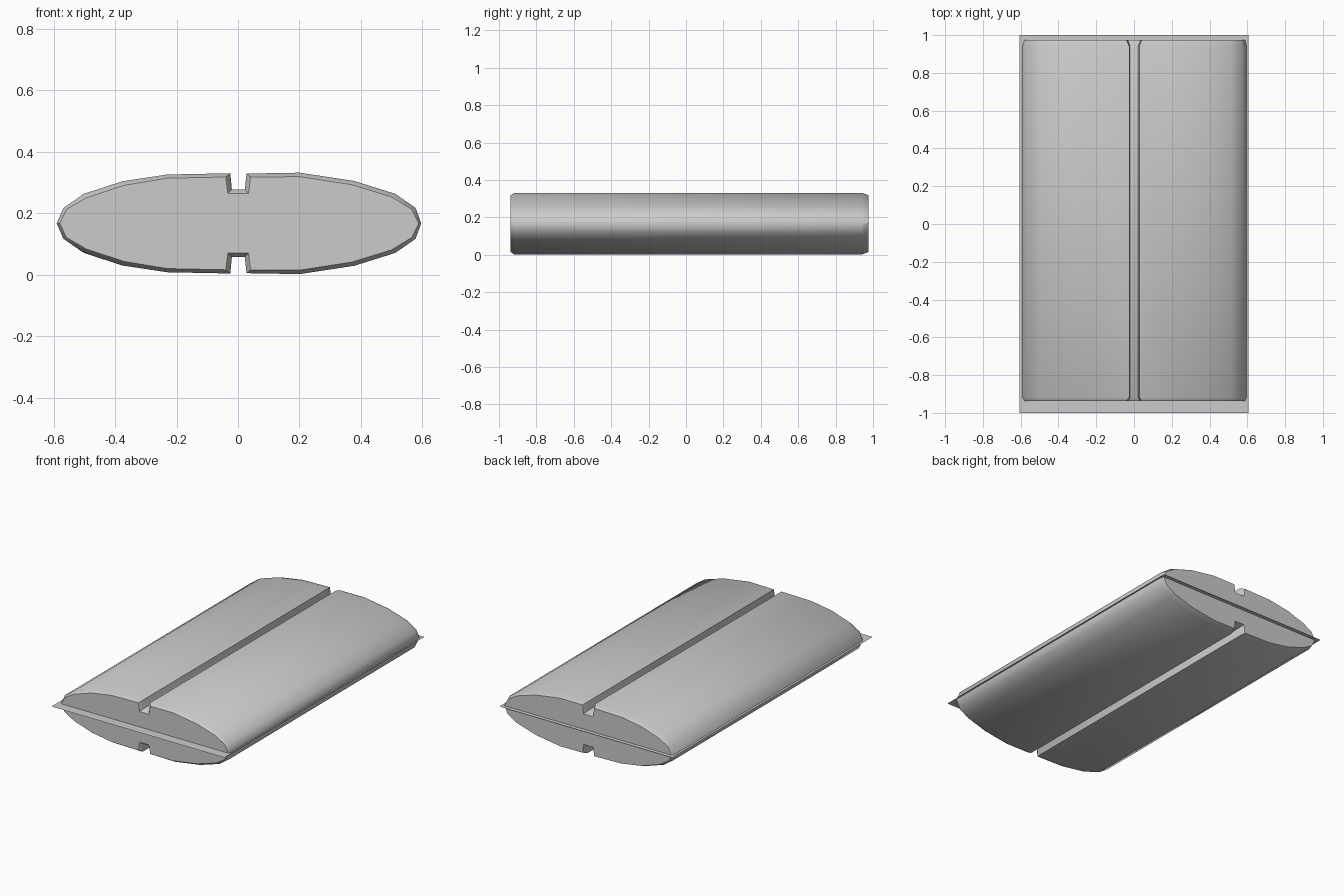
import bpy, bmesh, math

if "Cube" in bpy.data.objects:
    bpy.data.objects.remove(bpy.data.objects["Cube"])

MID_Z = 0.167

# Upper cross-section, tip to groove: (full x, full height, end-cap x, end-cap height)
RIGHT = [(0.596, 0, 0.588, 0), (0.578, 0.050, 0.565, 0.046), (0.512, 0.096, 0.500, 0.086),
         (0.378, 0.138, 0.370, 0.126), (0.200, 0.165, 0.200, 0.152),
         (0.028, 0.162, 0.041, 0.151), (0.022, 0.110, 0.034, 0.097)]
LEFT = [(-0.590, 0, -0.580, 0), (-0.568, 0.050, -0.558, 0.046), (-0.502, 0.096, -0.492, 0.084),
        (-0.376, 0.137, -0.370, 0.124), (-0.230, 0.159, -0.230, 0.147),
        (-0.025, 0.163, -0.040, 0.151), (-0.020, 0.110, -0.033, 0.097)]


def section():
    """Closed loop around the body, mirrored about the seam plane."""
    top = RIGHT + LEFT[::-1]
    bottom = [(x, -h, cx, -ch) for x, h, cx, ch in reversed(top[1:-1])]
    return top + bottom


def finish(bm, name):
    bmesh.ops.recalc_face_normals(bm, faces=bm.faces)
    mesh = bpy.data.meshes.new(name)
    bm.to_mesh(mesh)
    bm.free()
    obj = bpy.data.objects.new(name, mesh)
    bpy.context.collection.objects.link(obj)
    bpy.ops.object.select_all(action='DESELECT')
    obj.select_set(True)
    bpy.context.view_layer.objects.active = obj
    bpy.ops.object.shade_smooth_by_angle(angle=math.radians(42))
    return obj


# Puffed body with a centre groove above and below, ends chamfered
bm = bmesh.new()
loop = section()
rings = []
for y, is_cap in ((-0.937, True), (-0.918, False), (0.940, False), (0.975, True)):
    k = 2 if is_cap else 0
    rings.append([bm.verts.new((p[k], y, MID_Z + p[k + 1])) for p in loop])
n = len(loop)
for a, b in zip(rings, rings[1:]):
    for i in range(n):
        j = (i + 1) % n
        bm.faces.new((a[i], a[j], b[j], b[i]))
bm.faces.new(rings[0])
bm.faces.new(rings[-1])
finish(bm, "packet_body")

# Thin sealed sheet sticking out around the middle
bm = bmesh.new()
bm.faces.new([bm.verts.new((x, y, MID_Z)) for x, y in
              ((-0.605, -1), (0.605, -1), (0.605, 1), (-0.605, 1))])
finish(bm, "seam_sheet")
